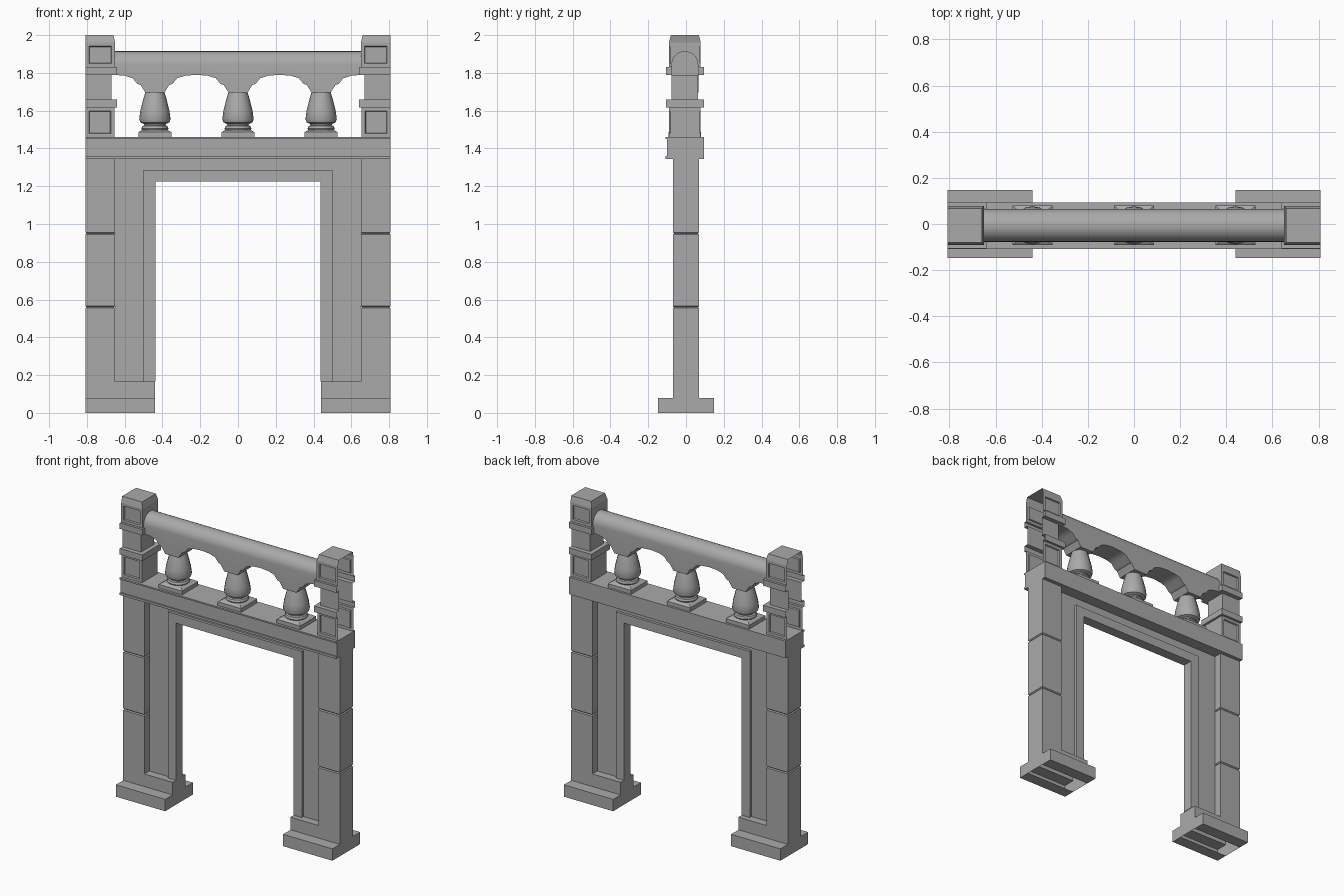
import bpy, bmesh, math

cube = bpy.data.objects.get("Cube")
if cube:
    bpy.data.objects.remove(cube)

stone = bpy.data.materials.new("grey stone")
stone.use_nodes = True
GREY = (0.4, 0.4, 0.4, 1)
stone.diffuse_color = GREY
stone.node_tree.nodes["Principled BSDF"].inputs["Base Color"].default_value = GREY

YC = -0.006      # balustrade sits slightly forward
OUT = 0.808      # outer end of the model
PIER = 0.069     # half depth of the piers


def finish(name, bm, mirror=False, smooth=False):
    bmesh.ops.recalc_face_normals(bm, faces=bm.faces)
    mesh = bpy.data.meshes.new(name)
    bm.to_mesh(mesh)
    bm.free()
    mesh.materials.append(stone)
    ob = bpy.data.objects.new(name, mesh)
    bpy.context.collection.objects.link(ob)
    if mirror:
        ob.modifiers.new("mirror", 'MIRROR').use_clip = False
    if smooth:
        bpy.ops.object.select_all(action='DESELECT')
        ob.select_set(True)
        bpy.context.view_layer.objects.active = ob
        bpy.ops.object.shade_smooth_by_angle(angle=math.radians(35))
    return ob


def add_box(bm, x0, x1, y0, y1, z0, z1):
    made = bmesh.ops.create_cube(bm, size=1)["verts"]
    for v in made:
        v.co = ((x0 + x1) / 2 + v.co.x * (x1 - x0),
                (y0 + y1) / 2 + v.co.y * (y1 - y0),
                (z0 + z1) / 2 + v.co.z * (z1 - z0))


def stack(levels, yc=0, open_end=False, top=True):
    """Rectangular rings (z, x0, x1, half depth) joined upwards, open below."""
    bm = bmesh.new()
    rings = [[bm.verts.new(p) for p in ((x1, yc - d, z), (x0, yc - d, z),
                                        (x0, yc + d, z), (x1, yc + d, z))]
             for z, x0, x1, d in levels]
    for a, b in zip(rings, rings[1:]):
        for i in range(3 if open_end else 4):
            j = (i + 1) % 4
            bm.faces.new((a[i], a[j], b[j], b[i]))
    if top:
        bm.faces.new(rings[-1])
    return bm


# Stepped feet, hollow underneath
bm = stack([(0, 0.44, OUT, PIER), (0, 0.44, OUT, 0.148), (0.08, 0.44, OUT, 0.148),
            (0.08, 0.44, OUT, PIER), (0.165, 0.44, OUT, PIER)])
bmesh.ops.dissolve_degenerate(bm, dist=0.0001, edges=bm.edges)
finish("feet", bm, mirror=True)

# Piers with two V-shaped joints
levels = [(0.165, 0.65, OUT, PIER)]
for z in (0.56, 0.95):
    for dz, cut in ((-0.006, 0), (0, 0.006), (0.006, 0)):
        levels.append((z + dz, 0.65 + cut, OUT - cut, PIER - cut))
levels.append((1.35, 0.65, OUT, PIER))
finish("piers", stack(levels), mirror=True)

# Recessed panels and the raised frame round the opening
for name, inner, outer, low, high, d in (
        ("recessed_panel", 0.5, 0.65, 1.285, 1.345, 0.016),
        ("opening_frame", 0.437, 0.5, 1.225, 1.285, 0.034)):
    bm = bmesh.new()
    for s in (-1, 1):
        add_box(bm, min(s * inner, s * outer), max(s * inner, s * outer), -d, d, 0.165, high)
    add_box(bm, -inner, inner, -d, d, low, high)
    finish(name, bm)

# Lintel with two thin front lips
bm = bmesh.new()
add_box(bm, -OUT, OUT, -0.1, 0.094, 1.345, 1.46)
add_box(bm, -OUT, OUT, -0.108, -0.1, 1.345, 1.36)
add_box(bm, -OUT, OUT, -0.108, -0.1, 1.45, 1.46)
finish("lintel", bm)

# End posts: shells open at the outer end, with sunk panels front and back
bm = stack([(1.46, 0.655, OUT, 0.083), (1.617, 0.655, OUT, 0.083),
            (1.617, 0.64, OUT, 0.1), (1.658, 0.64, OUT, 0.1),
            (1.658, 0.67, OUT, 0.07), (1.79, 0.67, OUT, 0.07),
            (1.79, 0.64, OUT, 0.1), (1.83, 0.64, OUT, 0.1),
            (1.83, 0.65, OUT, 0.084), (1.96, 0.65, OUT, 0.084),
            (2.0, 0.66, OUT, 0.074)], yc=YC, open_end=True)
bm.normal_update()
panels = [f for f in bm.faces if abs(f.normal.y) > 0.99
          and abs(abs(f.calc_center_median().y - YC) - 0.0835) < 0.001]
bmesh.ops.recalc_face_normals(bm, faces=bm.faces)
bmesh.ops.inset_individual(bm, faces=panels, thickness=0.026)
bmesh.ops.inset_individual(bm, faces=panels, thickness=0.005, depth=-0.009)
finish("end_posts", bm, mirror=True)

# Handrail: rounded top, flat sides and three corbels between shallow arches
half = [(0.05, 1.695), (0.075, 1.735), (0.093, 1.742), (0.118, 1.772), (0.16, 1.785), (0.22, 1.79)]
under = []
for c in (-0.44, 0, 0.44):
    under += [(c - x, z) for x, z in reversed(half)] + [(c + x, z) for x, z in half[:-1]]
under.append((0.66, 1.79))
R = 0.071
bm = bmesh.new()
section = [(-R, None)] + [(-R * math.cos(a), 1.844 + R * math.sin(a))
                          for a in (math.pi * i / 14 for i in range(15))] + [(R, None)]
rows = [[bm.verts.new((x, YC + y, low if z is None else z)) for y, z in section]
        for x, low in under]
for a, b in zip(rows, rows[1:]):
    for i in range(len(section)):
        j = (i + 1) % len(section)
        bm.faces.new((a[i], a[j], b[j], b[i]))
bm.faces.new(rows[0])
bm.faces.new(rows[-1])
finish("handrail", bm, smooth=True)

# Balusters: chamfered square base and turned body
turning = [(0.066, 1.495), (0.072, 1.505), (0.066, 1.518), (0.056, 1.522), (0.058, 1.53),
           (0.077, 1.538), (0.083, 1.555), (0.077, 1.6), (0.062, 1.66), (0.05, 1.7)]
SIDES = 16
for name, c in (("right_baluster", -0.44), ("middle_baluster", 0), ("left_baluster", 0.44)):
    bm = stack([(1.46, c - 0.087, c + 0.087, 0.086), (1.486, c - 0.087, c + 0.087, 0.086),
                (1.498, c - 0.068, c + 0.068, 0.068)], yc=YC)
    finish(name + "_base", bm)
    bm = bmesh.new()
    rings = [[bm.verts.new((c + r * math.cos(math.tau * i / SIDES),
                            YC + r * math.sin(math.tau * i / SIDES), z))
              for i in range(SIDES)] for r, z in turning]
    for a, b in zip(rings, rings[1:]):
        for i in range(SIDES):
            j = (i + 1) % SIDES
            bm.faces.new((a[i], a[j], b[j], b[i]))
    bm.faces.new(rings[-1])
    finish(name, bm, smooth=True)
